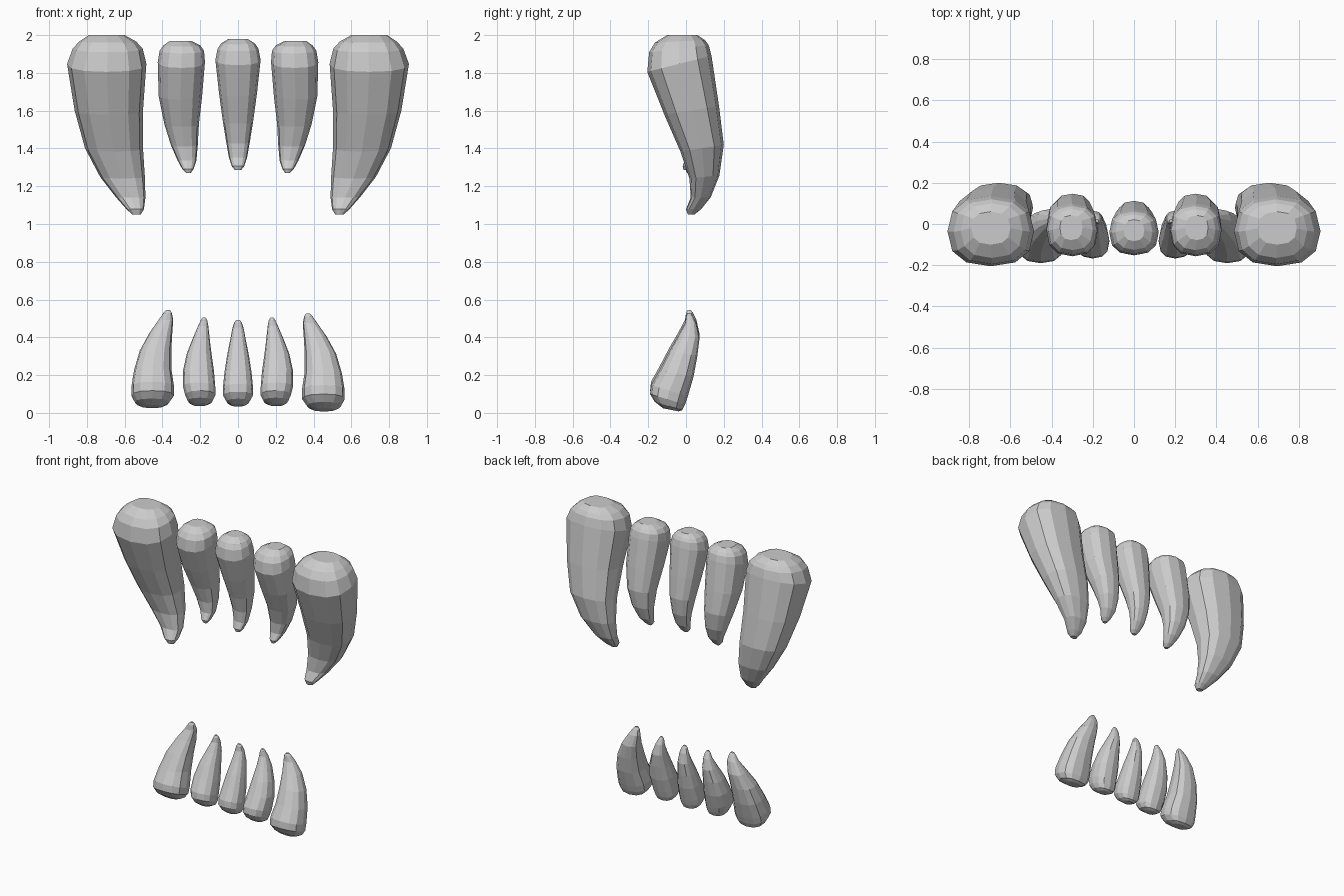
import bpy, bmesh, math

if "Cube" in bpy.data.objects:
    bpy.data.objects.remove(bpy.data.objects["Cube"])

SIDES = 12

# Shared side profile per jaw, root to tip: (fraction of length, front y, back y, ring slope)
UPPER = [(0, -.10, .06, 0), (.035, -.165, .10, .05), (.075, -.195, .12, .12), (.16, -.205, .135, .25),
         (.42, -.115, .175, .15), (.63, -.03, .2, .15), (.79, .018, .177, .1), (.905, .025, .13, 0),
         (.97, .0, .08, 0), (1, .01, .045, 0)]
LOWER = [(0, -.12, -.04, -.2), (.04, -.165, -.02, -.3), (.11, -.19, -.005, -.3), (.2, -.185, .01, -.3),
         (.38, -.14, .04, -.2), (.58, -.09, .06, -.15), (.76, -.04, .072, -.1), (.9, -.005, .055, 0),
         (.97, .0, .037, 0), (1, .008, .026, 0)]

# Front outlines (inner x, outer x) for each ring
U_FANG = [(.60, .79), (.54, .84), (.505, .875), (.485, .905), (.503, .865), (.503, .81),
          (.493, .73), (.49, .645), (.498, .59), (.515, .56)]
U_SIDE = [(.25, .36), (.20, .395), (.18, .415), (.175, .425), (.19, .42), (.207, .39),
          (.213, .355), (.22, .32), (.235, .295), (.25, .275)]
U_MID = [(-w, w) for w in (.05, .09, .108, .12, .10, .08, .062, .048, .033, .016)]
L_FANG = [(.40, .51), (.365, .545), (.34, .565), (.338, .565), (.352, .55), (.353, .52),
          (.348, .47), (.343, .42), (.35, .395), (.36, .38)]
L_SIDE = [(.165, .24), (.135, .265), (.12, .28), (.12, .29), (.127, .292), (.14, .272),
          (.15, .24), (.157, .212), (.163, .197), (.172, .188)]
L_MID = [(-w, w) for w in (.035, .06, .078, .08, .072, .058, .042, .03, .02, .01)]


def power(v):
    """Slightly squared-off ellipse."""
    return math.copysign(abs(v) ** .82, v)


def tooth(name, outline, jaw, z_root, z_tip, depth=1.0, shift=0.0, side=1):
    """Loft rounded rings from root to tip."""
    bm = bmesh.new()
    rings = []
    for (x0, x1), (t, y0, y1, slope) in zip(outline, jaw):
        cx, rx = (x0 + x1) / 2, (x1 - x0) / 2
        cy, ry = (y0 + y1) / 2 * depth + shift, (y1 - y0) / 2 * depth
        z = z_root + (z_tip - z_root) * t
        ring = []
        for i in range(SIDES):
            a = 2 * math.pi * i / SIDES
            dx, dy = rx * power(math.cos(a)), ry * power(math.sin(a))
            ring.append(bm.verts.new((side * (cx + dx), cy + dy, z + slope * dy)))
        rings.append(ring)
    for a, b in zip(rings, rings[1:]):
        for i in range(SIDES):
            j = (i + 1) % SIDES
            bm.faces.new((a[i], a[j], b[j], b[i]))
    bm.faces.new(rings[0])
    bm.faces.new(rings[-1])
    bmesh.ops.recalc_face_normals(bm, faces=bm.faces)
    mesh = bpy.data.meshes.new(name)
    bm.to_mesh(mesh)
    bm.free()
    bpy.context.collection.objects.link(bpy.data.objects.new(name, mesh))


# Paired teeth
for side, label in ((1, "right"), (-1, "left")):
    tooth("upper_fang_" + label, U_FANG, UPPER, 2.0, 1.05, side=side)
    tooth("upper_side_tooth_" + label, U_SIDE, UPPER, 1.97, 1.27, .75, -.003, side)
    lift = 0 if side == 1 else .018
    tooth("lower_fang_" + label, L_FANG, LOWER, .016 + lift, .526 + lift, side=side)
    tooth("lower_side_tooth_" + label, L_SIDE, LOWER, .043, .505, .88, 0, side)

# Centre teeth
tooth("upper_centre_tooth", U_MID, UPPER, 1.98, 1.285, .65, -.018)
tooth("lower_centre_tooth", L_MID, LOWER, .04, .492, .8)
